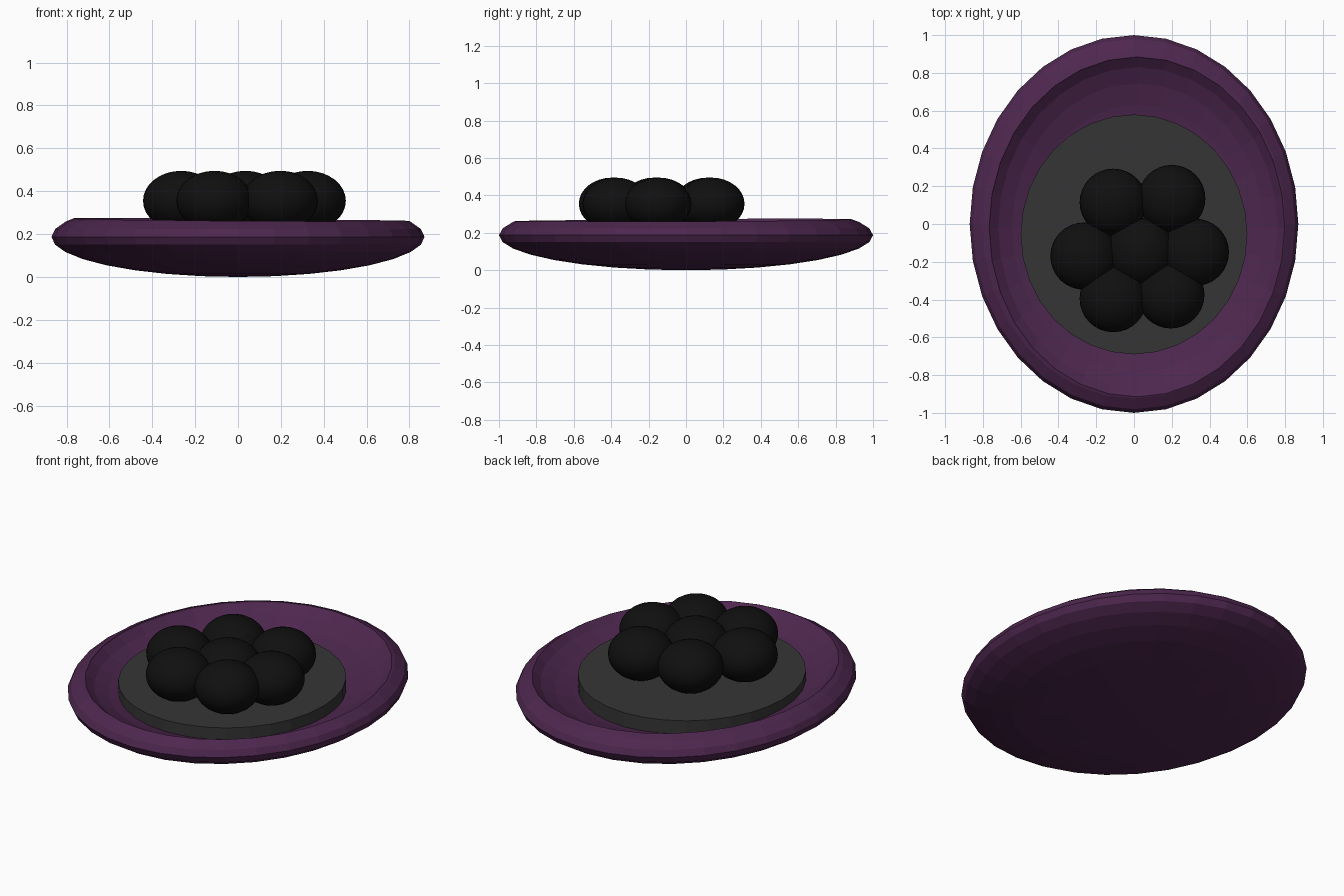
import bpy

if "Cube" in bpy.data.objects:
    bpy.data.objects.remove(bpy.data.objects["Cube"])


def material(name, rgb):
    m = bpy.data.materials.new(name)
    m.diffuse_color = (*rgb, 1)
    m.use_nodes = True
    m.node_tree.nodes["Principled BSDF"].inputs["Base Color"].default_value = m.diffuse_color
    return m


PURPLE = material("dark purple", (0.075, 0.02, 0.077))
GREY = material("charcoal grey", (0.036, 0.036, 0.036))
BLACK = material("near black", (0.005, 0.005, 0.005))


def ellipsoid(name, centre, radii, mat, segments=32, rings=16):
    bpy.ops.mesh.primitive_uv_sphere_add(segments=segments, ring_count=rings,
                                         radius=1, location=centre)
    ob = bpy.context.object
    ob.name = name
    ob.scale = radii
    bpy.ops.object.transform_apply(location=False, rotation=False, scale=True)
    ob.data.materials.append(mat)
    return ob


# Dish: flattened ball hollowed by a slightly offset flattened ball
dish = ellipsoid("dish", (0, 0, 0.187), (0.87, 1.0, 0.187), PURPLE)
hollow = ellipsoid("dish_hollow_cutter", (0.02, -0.02, 0.31), (0.80, 0.92, 0.22), PURPLE)
hollow.hide_render = True
cut = dish.modifiers.new("hollow", 'BOOLEAN')
cut.operation = 'DIFFERENCE'
cut.solver = 'EXACT'
cut.object = hollow
bpy.context.view_layer.objects.active = dish
bpy.ops.object.modifier_apply(modifier=cut.name)
bpy.data.objects.remove(hollow, do_unlink=True)

# Flat oval plate lying in the dish
bpy.ops.mesh.primitive_cylinder_add(vertices=32, radius=1, depth=1,
                                    location=(0, -0.055, 0.185))
plate = bpy.context.object
plate.name = "inner_plate"
plate.scale = (0.60, 0.635, 0.085)
bpy.ops.object.transform_apply(location=False, rotation=False, scale=True)
plate.data.materials.append(GREY)

# Cluster of seven round balls on the plate
spots = [(0.035, -0.145), (-0.11, 0.115), (0.20, 0.135), (-0.265, -0.17),
         (0.325, -0.15), (-0.11, -0.395), (0.195, -0.375)]
for i, (x, y) in enumerate(spots):
    ball = ellipsoid(f"ball_{i + 1}", (x, y, 0.355), (0.178, 0.178, 0.14), BLACK)
    bpy.ops.object.shade_smooth()
